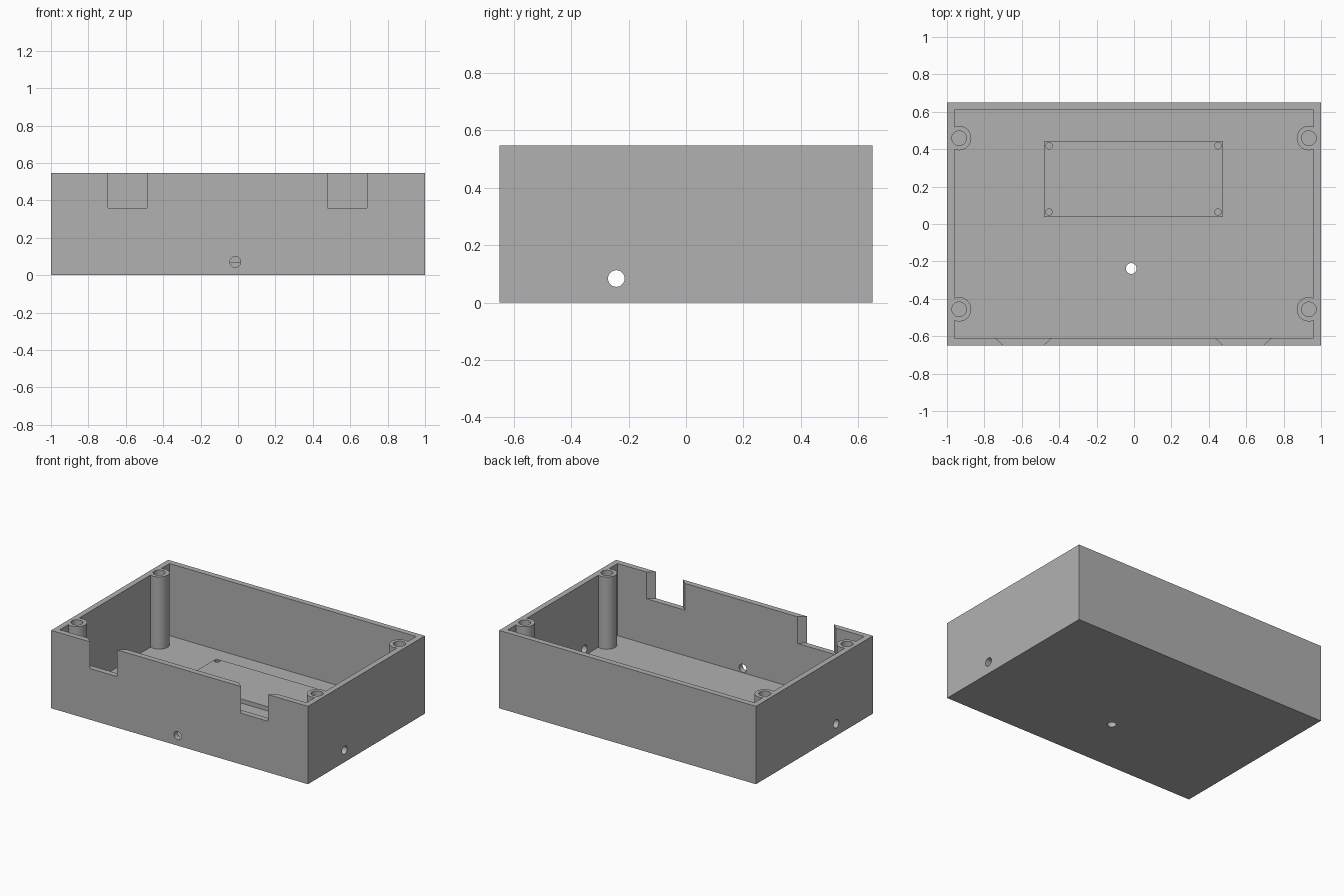
import bpy, bmesh
from mathutils import Matrix, Vector

default = bpy.data.objects.get("Cube")
if default:
    bpy.data.objects.remove(default, do_unlink=True)

grey = bpy.data.materials.new("plain grey")
grey.use_nodes = True
grey.diffuse_color = (0.44, 0.44, 0.44, 1)
grey.node_tree.nodes["Principled BSDF"].inputs["Base Color"].default_value = (0.44, 0.44, 0.44, 1)

HX, HY, H = 1.0, 0.65, 0.548
WALL, FLOOR = 0.04, 0.04


def finish(name, bm):
    mesh = bpy.data.meshes.new(name)
    bmesh.ops.recalc_face_normals(bm, faces=bm.faces)
    bm.to_mesh(mesh)
    bm.free()
    mesh.materials.append(grey)
    obj = bpy.data.objects.new(name, mesh)
    bpy.context.collection.objects.link(obj)
    return obj


def prism(name, outline, z0, z1):
    """Extrude a flat xy outline from z0 to z1."""
    bm = bmesh.new()
    face = bm.faces.new([bm.verts.new((x, y, z0)) for x, y in outline])
    top = bmesh.ops.extrude_face_region(bm, geom=[face])["geom"]
    verts = [v for v in top if isinstance(v, bmesh.types.BMVert)]
    bmesh.ops.translate(bm, verts=verts, vec=(0, 0, z1 - z0))
    return finish(name, bm)


def box(name, x0, x1, y0, y1, z0, z1):
    return prism(name, [(x0, y0), (x1, y0), (x1, y1), (x0, y1)], z0, z1)


def rod(name, start, end, radius):
    """Cylinder between two points."""
    a, b = Vector(start), Vector(end)
    turn = (b - a).to_track_quat("Z", "Y").to_matrix().to_4x4()
    bm = bmesh.new()
    bmesh.ops.create_cone(bm, cap_ends=True, segments=40, radius1=radius,
                          radius2=radius, depth=(b - a).length,
                          matrix=Matrix.Translation((a + b) / 2) @ turn)
    return finish(name, bm)


def activate(obj):
    bpy.ops.object.select_all(action="DESELECT")
    obj.select_set(True)
    bpy.context.view_layer.objects.active = obj


def cut(obj, cutters):
    """Subtract each cutter, then remove it."""
    for cutter in cutters:
        activate(obj)
        mod = obj.modifiers.new("cut", "BOOLEAN")
        mod.operation, mod.solver, mod.object = "DIFFERENCE", "EXACT", cutter
        bpy.ops.object.modifier_apply(modifier=mod.name)
        bpy.data.objects.remove(cutter, do_unlink=True)


# Cavity shape, leaving the corner screw posts standing
posts = [(sx * 0.935, y) for sx in (-1, 1) for y in (-0.456, 0.459)]
cavity = box("cavity", WALL - HX, HX - WALL, WALL - HY, HY - WALL, FLOOR, 0.7)
cut(cavity, [rod("post", (x, y, -0.1), (x, y, 0.8), 0.065) for x, y in posts])

# Enclosure body with screw holes in the posts
body = box("enclosure_body", -HX, HX, -HY, HY, 0, H)
cut(body, [cavity])
cut(body, [rod("screw_hole", (x, y, 0.06), (x, y, 0.7), 0.039) for x, y in posts])

# Front rim notches that flare wider towards the inside
y_out, y_in = -HY - 0.02, WALL - HY + 0.02
for centre in (-0.591, 0.585):
    half_out, half_in = 0.083, 0.172
    cut(body, [prism("notch", [(centre - half_out, y_out), (centre + half_out, y_out),
                               (centre + half_in, y_in), (centre - half_in, y_in)],
                     0.36, 0.7)])

# Cable holes through the side walls, front wall and floor
cut(body, [
    rod("side_hole", (-1.1, -0.243, 0.084), (1.1, -0.243, 0.084), 0.029),
    rod("front_hole", (-0.015, -0.75, 0.071), (-0.015, -0.55, 0.071), 0.029),
    rod("floor_hole", (-0.015, -0.238, -0.1), (-0.015, -0.238, 0.2), 0.029),
])

# Raised mounting plate with four small holes
plate = box("mounting_plate", -0.48, 0.475, 0.038, 0.443, FLOOR - 0.002, 0.07)
cut(plate, [rod("plate_hole", (x, y, -0.1), (x, y, 0.2), 0.017)
            for x in (-0.454, 0.449) for y in (0.064, 0.418)])

for obj in (body, plate):
    activate(obj)
    bpy.ops.object.shade_smooth_by_angle(angle=0.5)
